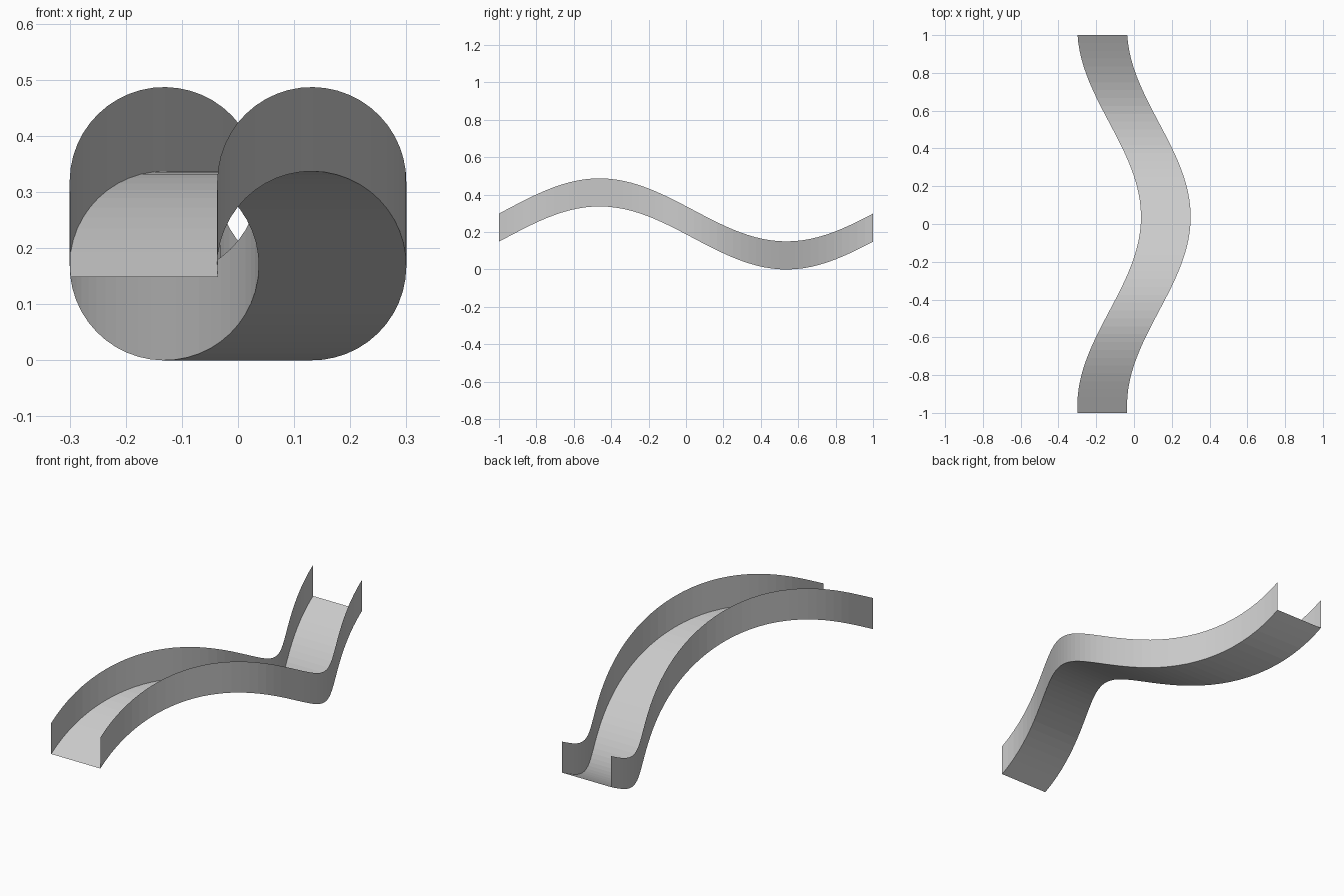
import bpy, bmesh
from math import sin, cos, pi

if "Cube" in bpy.data.objects:
    bpy.data.objects.remove(bpy.data.objects["Cube"])

SEGMENTS = 48       # steps along one full helical turn
RADIUS = 0.1685     # radius of the turn around the long axis
HALF_W = 0.1315     # half the trough width
WALL_H = 0.15       # side wall height
SHIFT = 0.0375      # phase shift along y

# U-shaped cross-section: left wall, floor, right wall
profile = [(-HALF_W, WALL_H), (-HALF_W, 0), (HALF_W, 0), (HALF_W, WALL_H)]

# Sweep the upright cross-section along the twisting path
bm = bmesh.new()
rings = []
for i in range(SEGMENTS + 1):
    y = -1 + 2 * i / SEGMENTS
    a = pi * (y - SHIFT)
    cx, cz = RADIUS * cos(a), RADIUS * (1 - sin(a))
    rings.append([bm.verts.new((cx + px, y, cz + pz)) for px, pz in profile])

for r0, r1 in zip(rings, rings[1:]):
    for k in range(len(profile) - 1):
        bm.faces.new((r0[k], r0[k + 1], r1[k + 1], r1[k]))

# Slide trough: one open sheet with flat facets
mesh = bpy.data.meshes.new("slide_trough")
bm.to_mesh(mesh)
bm.free()
slide = bpy.data.objects.new("slide_trough", mesh)
bpy.context.collection.objects.link(slide)
